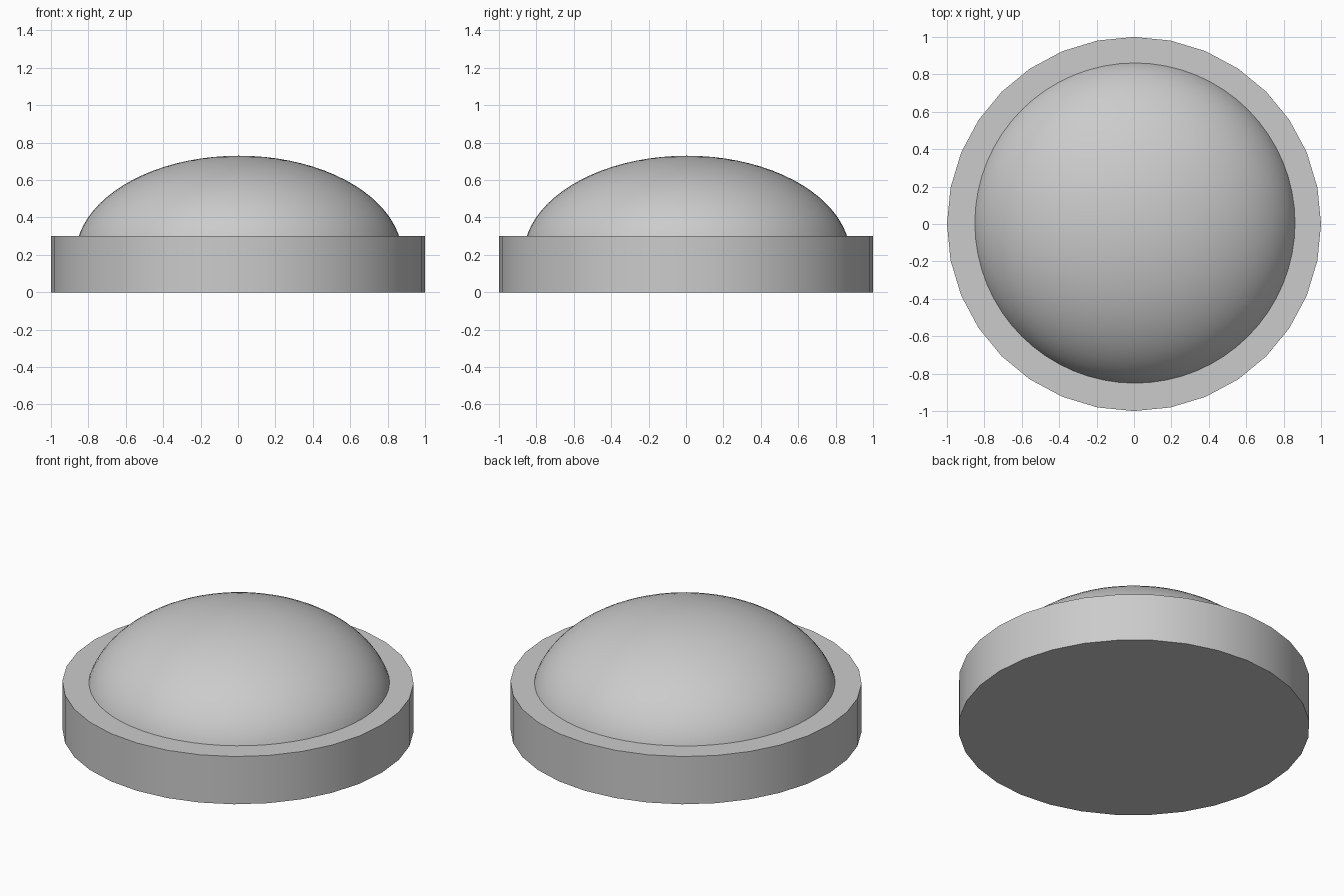
import bpy, bmesh
from mathutils import Matrix

if "Cube" in bpy.data.objects:
    bpy.data.objects.remove(bpy.data.objects["Cube"])


def add_object(name, bm):
    mesh = bpy.data.meshes.new(name)
    bm.to_mesh(mesh)
    bm.free()
    obj = bpy.data.objects.new(name, mesh)
    bpy.context.collection.objects.link(obj)
    bpy.ops.object.select_all(action='DESELECT')
    obj.select_set(True)
    bpy.context.view_layer.objects.active = obj
    bpy.ops.object.shade_smooth_by_angle(angle=0.6)
    return obj


# Round base: 32-sided disc with a corner on each axis
bm = bmesh.new()
bmesh.ops.create_cone(bm, cap_ends=True, segments=32, radius1=1, radius2=1,
                      depth=0.3, matrix=Matrix.Translation((0, 0, 0.15)))
add_object("base", bm)

# Flattened dome: ellipsoid cut off inside the base and capped
bm = bmesh.new()
place = Matrix.Translation((0.005, 0.005, 0.19)) @ Matrix.Diagonal((0.875, 0.875, 0.54, 1))
bmesh.ops.create_uvsphere(bm, u_segments=64, v_segments=40, radius=1, matrix=place)
cut = bmesh.ops.bisect_plane(bm, geom=bm.verts[:] + bm.edges[:] + bm.faces[:],
                             plane_co=(0, 0, 0.22), plane_no=(0, 0, 1), clear_inner=True)
rim = [e for e in cut["geom_cut"] if isinstance(e, bmesh.types.BMEdge)]
bmesh.ops.holes_fill(bm, edges=rim, sides=0)
bmesh.ops.recalc_face_normals(bm, faces=bm.faces[:])
add_object("dome", bm)
